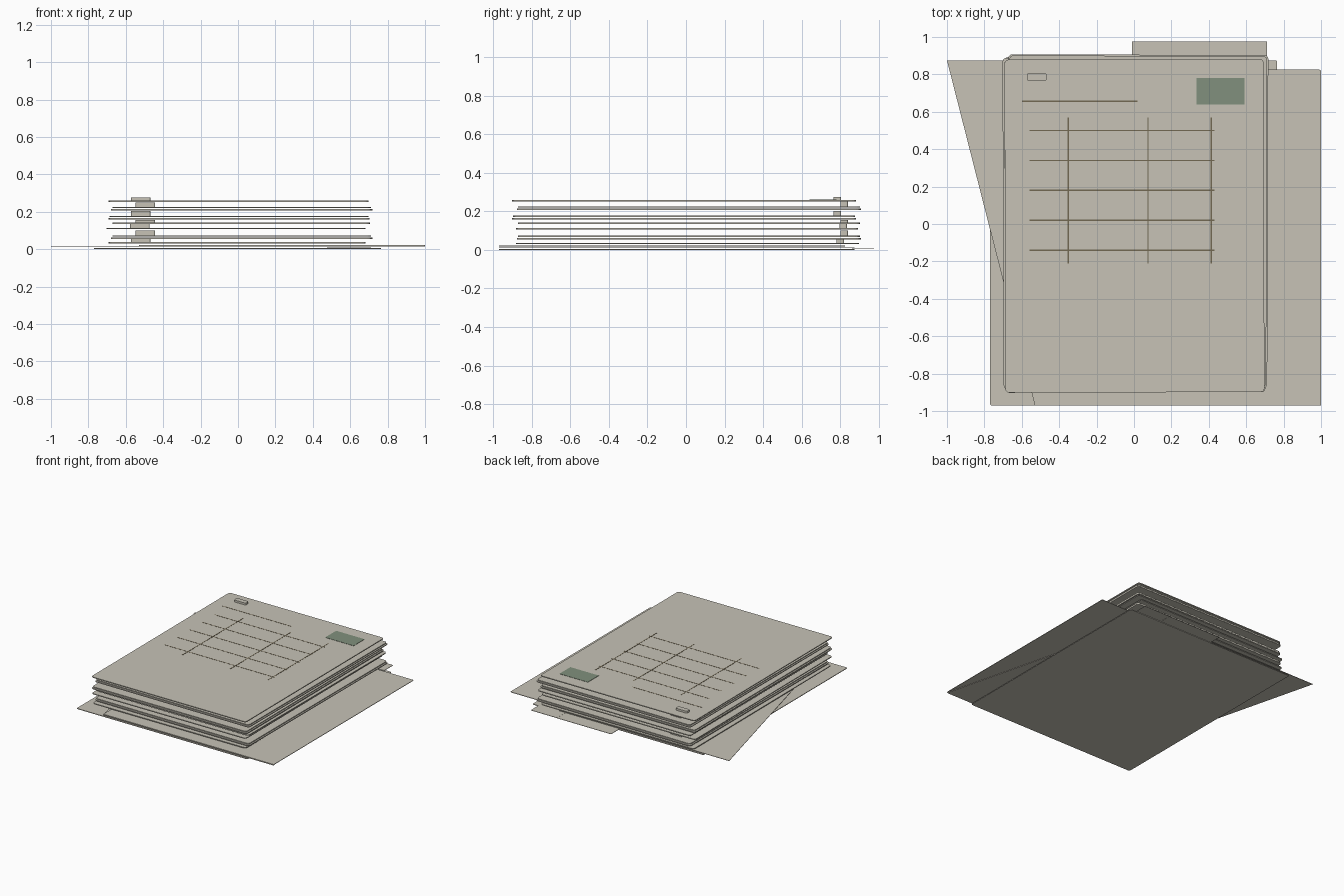
import bpy
import bmesh
from math import radians, cos, sin, pi

cube = bpy.data.objects.get("Cube")
if cube:
    bpy.data.objects.remove(cube, do_unlink=True)


def material(name, rgb):
    mat = bpy.data.materials.new(name)
    mat.use_nodes = True
    colour = (*rgb, 1.0)
    mat.diffuse_color = colour
    mat.node_tree.nodes["Principled BSDF"].inputs["Base Color"].default_value = colour
    return mat


PAPER = material("warm grey paper", (0.57, 0.545, 0.47))
INK = material("brown ink", (0.17, 0.14, 0.085))
GREEN = material("muted green", (0.22, 0.28, 0.205))


def plate(name, outline, z, thick, mat):
    """Extrude a flat outline upward from z."""
    bm = bmesh.new()
    face = bm.faces.new([bm.verts.new((x, y, z)) for x, y in outline])
    top = bmesh.ops.extrude_face_region(bm, geom=[face])["geom"]
    verts = [v for v in top if isinstance(v, bmesh.types.BMVert)]
    bmesh.ops.translate(bm, verts=verts, vec=(0, 0, thick))
    bmesh.ops.recalc_face_normals(bm, faces=bm.faces)
    mesh = bpy.data.meshes.new(name)
    bm.to_mesh(mesh)
    bm.free()
    mesh.materials.append(mat)
    obj = bpy.data.objects.new(name, mesh)
    bpy.context.collection.objects.link(obj)
    return obj


def rect(x0, x1, y0, y1, radius=0.0, turn=0.0):
    """Rectangle outline, optionally with rounded corners and a small turn."""
    corners = [(x1, y1, -1, -1), (x0, y1, 1, -1), (x0, y0, 1, 1), (x1, y0, -1, 1)]
    points = []
    for i, (x, y, sx, sy) in enumerate(corners):
        steps = 4 if radius else 1
        for k in range(steps):
            a = pi / 2 * (i + k / max(steps - 1, 1))
            points.append((x + radius * (sx + cos(a)), y + radius * (sy + sin(a))))
    c, s = cos(radians(turn)), sin(radians(turn))
    return [(x * c - y * s, x * s + y * c) for x, y in points]


# Folder: back cover, skewed middle leaf, shifted upper leaf and index tabs
plate("folder_back", rect(-0.77, 0.765, -0.97, 0.875, 0.01), 0.0, 0.005, PAPER)
plate("folder_skewed_leaf", [(-1, 0.875), (-0.53, -0.97), (1, -0.97), (0.53, 0.875)],
      0.013, 0.003, PAPER)
plate("folder_upper_leaf", rect(-0.53, 1.0, -0.97, 0.825, 0.008), 0.018, 0.004, PAPER)
plate("folder_tab_left", rect(0.475, 0.71, 0.86, 0.975), 0.005, 0.003, PAPER)
plate("folder_tab_right", rect(-0.01, 0.475, 0.86, 0.975), 0.004, 0.003, PAPER)

# Documents: x range, y range, turn, sheet heights, clip centre and clip top
documents = [
    (-0.69, 0.68, -0.88, 0.895, 0.2, (0.03,), (-0.52, 0.80, 0.055)),
    (-0.675, 0.715, -0.875, 0.905, -0.2, (0.055, 0.067), (-0.495, 0.82, 0.10)),
    (-0.70, 0.68, -0.88, 0.89, 0.2, (0.107,), (-0.525, 0.815, 0.138)),
    (-0.67, 0.705, -0.87, 0.90, -0.1, (0.135,), (-0.495, 0.82, 0.156)),
    (-0.69, 0.70, -0.90, 0.88, 0.2, (0.159, 0.171), (-0.52, 0.785, 0.203)),
    (-0.675, 0.715, -0.875, 0.905, -0.2, (0.207, 0.219), (-0.495, 0.82, 0.25)),
    (-0.69, 0.695, -0.90, 0.88, 0.15, (0.252,), (-0.52, 0.785, 0.275)),
]
SHEET = 0.007
for n, (x0, x1, y0, y1, turn, heights, clip) in enumerate(documents, 1):
    for k, z in enumerate(heights):
        shift = 0.006 * k
        plate(f"document_{n}_sheet_{k + 1}",
              rect(x0 + shift, x1 - shift, y0 + shift, y1 - shift, 0.02, turn),
              z, SHEET, PAPER)
    cx, cy, top = clip
    base = heights[-1] + SHEET
    plate(f"document_{n}_clip", rect(cx - 0.052, cx + 0.052, cy - 0.02, cy + 0.02, 0.008),
          base, top - base, PAPER)

# Printed table, heading rule and coloured label on the top sheet
surface = 0.252 + SHEET
W = 0.0035
for i in range(5):
    y = 0.5 - 0.16 * i
    plate(f"table_row_line_{i + 1}", rect(-0.56, 0.43, y - W, y + W), surface, 0.001, INK)
for i, x in enumerate((-0.352, 0.075, 0.413)):
    plate(f"table_column_line_{i + 1}", rect(x - W, x + W, -0.21, 0.57), surface, 0.0012, INK)
plate("heading_rule", rect(-0.60, 0.02, 0.657 - W, 0.657 + W), surface, 0.001, INK)
plate("green_label", rect(0.335, 0.59, 0.64, 0.78), surface, 0.002, GREEN)
